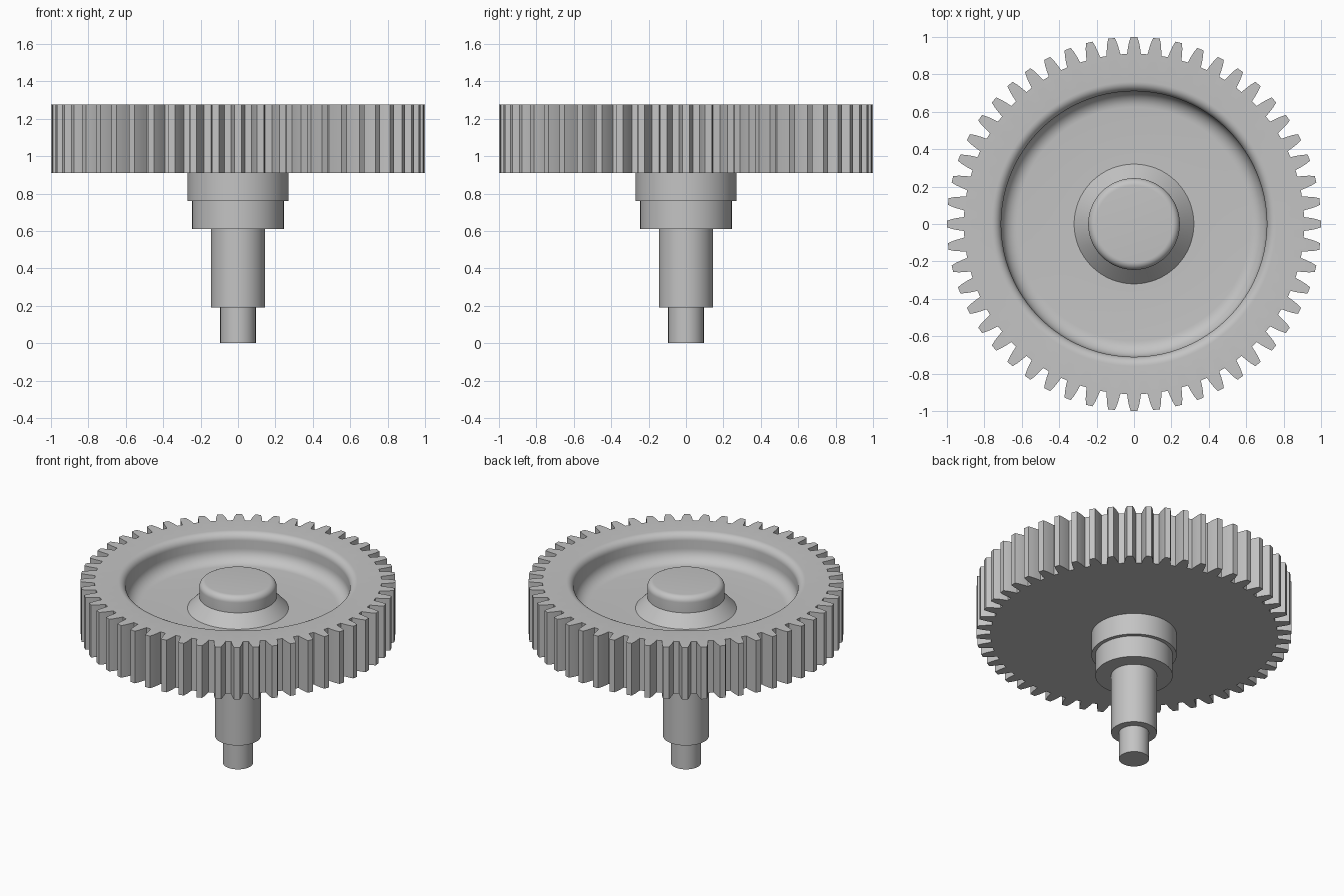
import bpy, bmesh, math

cube = bpy.data.objects.get("Cube")
if cube:
    bpy.data.objects.remove(cube, do_unlink=True)

TEETH = 52
BASE, TOP, FLOOR = 0.91, 1.275, 1.085

# Single grey finish
grey = bpy.data.materials.new("plain_grey")
grey.use_nodes = True
colour = (0.55, 0.55, 0.55, 1)
grey.diffuse_color = colour
grey.node_tree.nodes["Principled BSDF"].inputs["Base Color"].default_value = colour


def circle(radius, angles, z):
    return [(radius * math.cos(a), radius * math.sin(a), z) for a in angles]


def fillet(cr, cz, radius, start, end, steps=8):
    """Arc of (radius, height) points, angles in degrees."""
    arc = [math.radians(start + (end - start) * i / steps) for i in range(steps + 1)]
    return [(cr + radius * math.cos(a), cz + radius * math.sin(a)) for a in arc]


def loft(name, rings):
    """Skin a stack of matching rings and cap both ends."""
    bm = bmesh.new()
    loops = [[bm.verts.new(p) for p in ring] for ring in rings]
    for low, high in zip(loops, loops[1:]):
        for i in range(len(low)):
            j = (i + 1) % len(low)
            bm.faces.new((low[i], low[j], high[j], high[i]))
    bm.faces.new(loops[0][::-1])
    bm.faces.new(loops[-1])
    bmesh.ops.recalc_face_normals(bm, faces=bm.faces)
    mesh = bpy.data.meshes.new(name)
    bm.to_mesh(mesh)
    bm.free()
    mesh.materials.append(grey)
    obj = bpy.data.objects.new(name, mesh)
    bpy.context.collection.objects.link(obj)
    bpy.ops.object.select_all(action="DESELECT")
    obj.select_set(True)
    bpy.context.view_layer.objects.active = obj
    bpy.ops.object.shade_smooth_by_angle(angle=math.radians(30))
    return obj


# Tooth flank: half angle and radius, from root to tip
flank = [(0.041, 0.91), (0.035, 0.94), (0.028, 0.97), (0.018, 1.0)]
tooth = [(-a, r) for a, r in flank] + flank[::-1]
outline = [(math.tau * k / TEETH + a, r) for k in range(TEETH) for a, r in tooth]
angles = [a for a, r in outline]


def toothed(z):
    return [(r * math.cos(a), r * math.sin(a), z) for a, r in outline]


# Dished web, conical collar and rounded hub, from the rim inwards
dish = fillet(0.76, TOP - 0.05, 0.05, 90, 180)
dish += fillet(0.625, FLOOR + 0.085, 0.085, 0, -90)
dish += [(0.32, FLOOR), (0.245, 1.165)]
dish += fillet(0.205, TOP - 0.04, 0.04, 0, 90)

rings = [circle(0.2, angles, BASE), toothed(BASE), toothed(TOP)]
rings += [circle(r, angles, z) for r, z in dish]
loft("gear_wheel", rings)

# Stepped shaft below the wheel
steps = [(0.095, 0, 0.19), (0.145, 0.19, 0.61), (0.245, 0.61, 0.76), (0.27, 0.76, BASE)]
round_angles = [math.tau * i / 96 for i in range(96)]
loft("stepped_shaft", [circle(r, round_angles, z) for r, low, high in steps for z in (low, high)])
